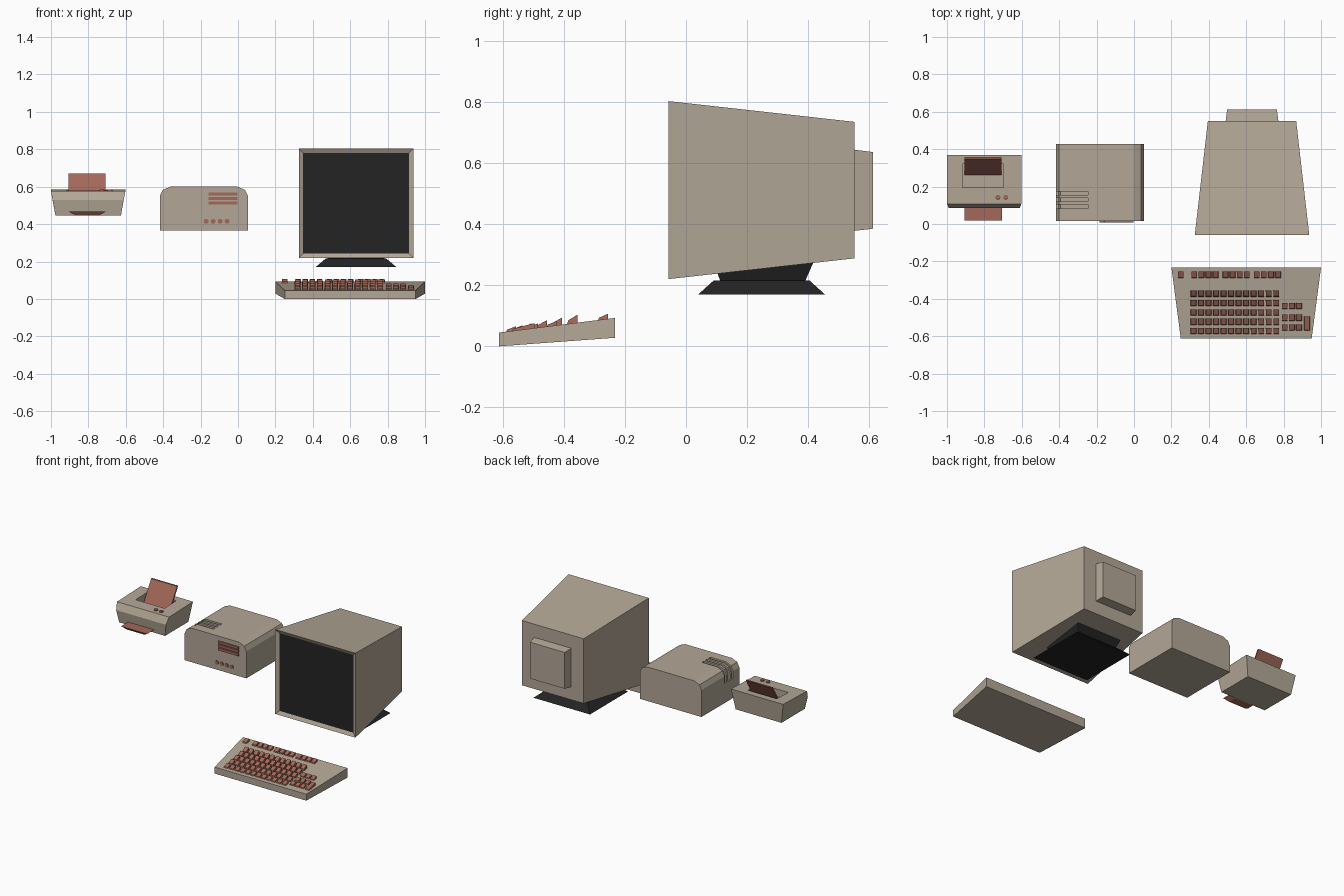
import bpy, bmesh, math
from mathutils import Vector

if "Cube" in bpy.data.objects:
    bpy.data.objects.remove(bpy.data.objects["Cube"])


def material(name, rgb):
    m = bpy.data.materials.new(name)
    m.diffuse_color = (*rgb, 1)
    m.use_nodes = True
    m.node_tree.nodes["Principled BSDF"].inputs["Base Color"].default_value = m.diffuse_color
    return m


BEIGE = material("warm_beige", (0.45, 0.39, 0.31))
RED = material("brick_red", (0.37, 0.14, 0.10))
BLACK = material("soft_black", (0.017, 0.017, 0.017))


def finish(name, bm, *mats):
    bmesh.ops.recalc_face_normals(bm, faces=bm.faces[:])
    me = bpy.data.meshes.new(name)
    bm.to_mesh(me)
    bm.free()
    for m in mats:
        me.materials.append(m)
    ob = bpy.data.objects.new(name, me)
    bpy.context.scene.collection.objects.link(ob)
    return ob


def add_loft(bm, a, b):
    """Closed solid between two matching rings of points."""
    va = [bm.verts.new(p) for p in a]
    vb = [bm.verts.new(p) for p in b]
    n = len(a)
    bm.faces.new(va)
    bm.faces.new(vb)
    for i in range(n):
        j = (i + 1) % n
        bm.faces.new((va[i], va[j], vb[j], vb[i]))


def loft(name, a, b, mat):
    bm = bmesh.new()
    add_loft(bm, a, b)
    return finish(name, bm, mat)


def rect_z(x0, x1, y0, y1, z):
    return [(x0, y0, z), (x1, y0, z), (x1, y1, z), (x0, y1, z)]


def rect_y(x0, x1, z0, z1, y):
    return [(x0, y, z0), (x1, y, z0), (x1, y, z1), (x0, y, z1)]


def box(name, x0, x1, y0, y1, z0, z1, mat):
    return loft(name, rect_z(x0, x1, y0, y1, z0), rect_z(x0, x1, y0, y1, z1), mat)


def cut(target, cutter):
    m = target.modifiers.new("cut", "BOOLEAN")
    m.operation = "DIFFERENCE"
    m.solver = "EXACT"
    m.object = cutter
    cutter.hide_render = True
    cutter.hide_viewport = True


def disc(name, centre, r, h, axis, mat):
    """Small round button along an axis."""
    rot = Vector((0, 0, 1)).rotation_difference(Vector(axis)).to_matrix()
    rings = []
    for z in (-h, h):
        rings.append([Vector(centre) + rot @ Vector((r * math.cos(t), r * math.sin(t), z))
                      for t in [2 * math.pi * i / 12 for i in range(12)]])
    return loft(name, *rings, mat)


# Monitor: tapered case with a sloped bezel and recessed screen
bm = bmesh.new()
add_loft(bm, rect_y(0.325, 0.937, 0.22, 0.803, -0.058), rect_y(0.395, 0.867, 0.288, 0.735, 0.552))
bmesh.ops.recalc_face_normals(bm, faces=bm.faces[:])
screen = min(bm.faces, key=lambda f: f.calc_center_median().y)
bmesh.ops.inset_region(bm, faces=[screen], thickness=0.033, depth=-0.012)
screen.material_index = 1
finish("monitor_case", bm, BEIGE, BLACK)
loft("monitor_back_cover", rect_y(0.49, 0.772, 0.378, 0.644, 0.55),
     rect_y(0.498, 0.764, 0.385, 0.636, 0.612), BEIGE)

# Monitor stand
loft("stand_foot", rect_z(0.415, 0.847, 0.04, 0.455, 0.17),
     rect_z(0.468, 0.794, 0.09, 0.405, 0.215), BLACK)
loft("stand_neck", rect_z(0.48, 0.782, 0.113, 0.39, 0.213),
     rect_z(0.46, 0.802, 0.088, 0.418, 0.277), BLACK)

# Keyboard base: wedge widening to the back
loft("keyboard_base", rect_y(0.25, 0.95, 0.0, 0.045, -0.612),
     rect_y(0.2, 1.0, 0.028, 0.093, -0.232), BEIGE)

# Keys: slanted caps resting on the sloping deck
keys = bmesh.new()


def deck(y):
    return 0.045 + 0.126 * (y + 0.612)


def key(x, y, lift, w=0.032, d=0.034):
    y0, y1, h = y - d / 2, y + d / 2, w / 2
    base = [(x - h, y0, deck(y0) - .003), (x + h, y0, deck(y0) - .003),
            (x + h, y1, deck(y1) - .003), (x - h, y1, deck(y1) - .003)]
    t = h - 0.002
    top = [(x - t, y0 + .004, deck(y0) + lift * .45), (x + t, y0 + .004, deck(y0) + lift * .45),
           (x + t, y1, deck(y1) + lift), (x - t, y1, deck(y1) + lift)]
    add_loft(keys, base, top)


for r in range(5):
    for c in range(12):
        key(0.318 + 0.0402 * c, -0.573 + 0.05 * r, 0.014 + 0.003 * r)
key(0.25, -0.272, 0.017)
for g in range(3):
    for c in range(4):
        key(0.322 + 0.167 * g + 0.038 * c, -0.272, 0.017)
for y in (-0.553, -0.502, -0.44):
    for c in range(3):
        key(0.806 + 0.038 * c, y, 0.014)
key(0.925, -0.533, 0.016, d=0.075)
finish("keyboard_keys", keys, RED)

# Computer case: box with rounded upper corners
prof = [(-0.418, 0.365), (-0.418, 0.55), (-0.402, 0.583), (-0.362, 0.6),
        (-0.003, 0.6), (0.037, 0.583), (0.053, 0.55), (0.053, 0.365)]
case = loft("computer_case", [(x, 0.015, z) for x, z in prof],
            [(x, 0.428, z) for x, z in prof], BEIGE)

# Vent grooves wrapping over the left corner
band = [(-0.45, 0.5), (-0.406, 0.5), (-0.406, 0.547), (-0.394, 0.573), (-0.36, 0.588),
        (-0.245, 0.588), (-0.245, 0.63), (-0.45, 0.63)]
vents = bmesh.new()
for y in (0.083, 0.119, 0.155):
    add_loft(vents, [(x, y, z) for x, z in band], [(x, y + 0.02, z) for x, z in band])
cut(case, finish("vent_cutter", vents, BEIGE))

# Drive bars and front buttons
for i in range(3):
    z = 0.505 + 0.0235 * i
    box(f"drive_bar_{i}", -0.157, -0.003, 0.007, 0.03, z, z + 0.017, RED)
for i in range(4):
    disc(f"case_button_{i}", (-0.17 + 0.0373 * i, 0.015, 0.415), 0.0135, 0.006, (0, -1, 0), RED)

# Printer body: side profile narrowed towards the bottom
side = [(0.098, 0.445, 0.024), (0.086, 0.53, 0.009), (0.108, 0.577, 0.0),
        (0.368, 0.585, 0.0), (0.352, 0.445, 0.024)]
printer = loft("printer_body", [(-1.0 + s, y, z) for y, z, s in side],
               [(-0.602 - s, y, z) for y, z, s in side], BEIGE)
cut(printer, box("feed_cutter", -0.918, -0.697, 0.195, 0.32, 0.53, 0.65, BEIGE))

# Printer feed sheet, output tray and buttons
loft("feed_sheet", rect_z(-0.907, -0.708, 0.263, 0.275, 0.53),
     rect_z(-0.907, -0.708, 0.347, 0.359, 0.67), RED)
loft("output_tray", rect_z(-0.87, -0.742, 0.035, 0.13, 0.447),
     rect_z(-0.906, -0.707, 0.018, 0.13, 0.467), RED)
for i in range(2):
    disc(f"printer_button_{i}", (-0.727 + 0.042 * i, 0.143, 0.578), 0.013, 0.008, (0, 0, 1), RED)
